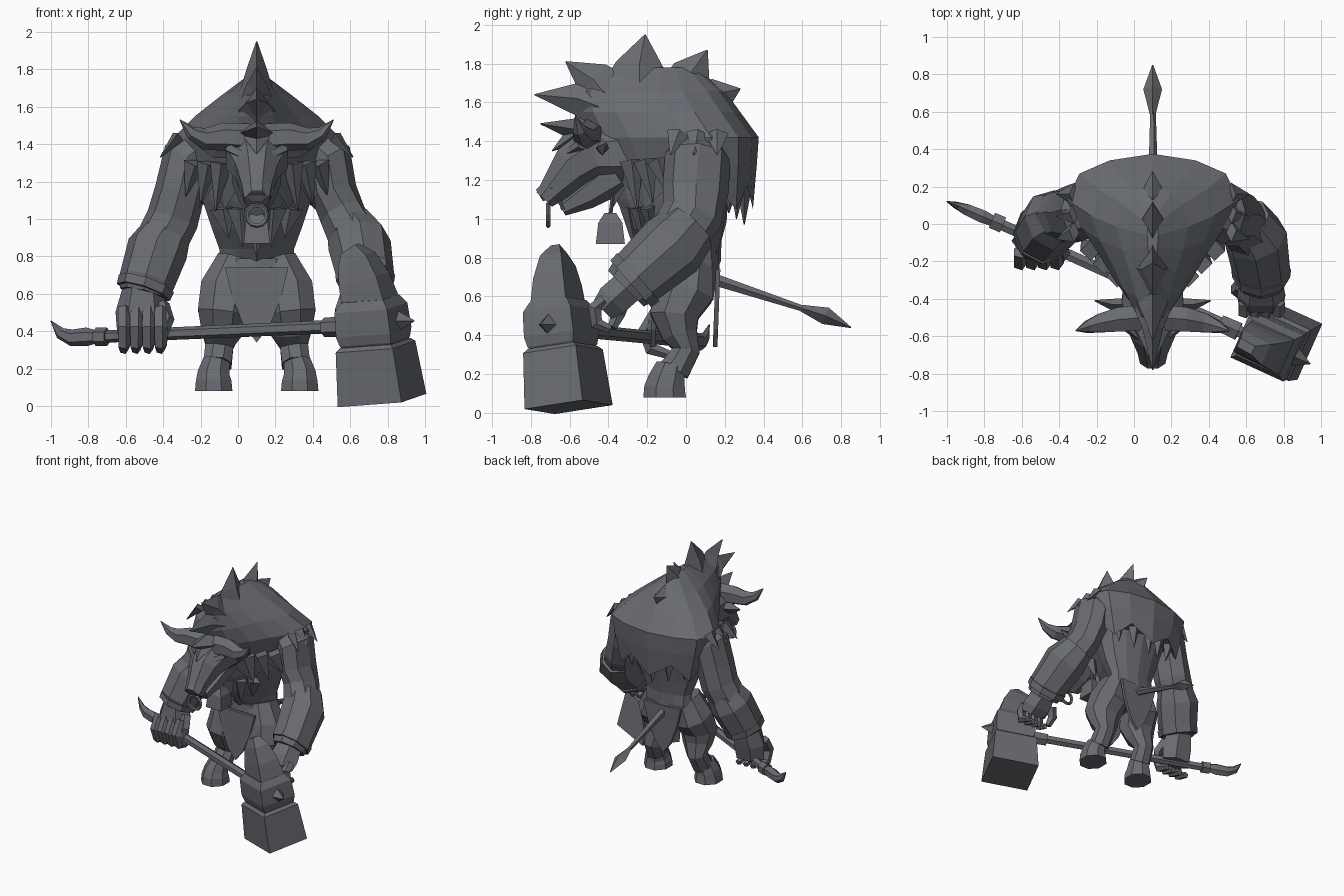
import bpy, bmesh, math
from mathutils import Vector as V

CX = 0.1  # centre plane of the body
mat = bpy.data.materials.new("slate grey")
mat.diffuse_color = (0.14, 0.147, 0.165, 1)


def build(name, rings):
    """Skin a list of equal-length point rings and cap the ends."""
    bm = bmesh.new()
    vr = [[bm.verts.new(p) for p in r] for r in rings]
    n = len(vr[0])
    for a, b in zip(vr, vr[1:]):
        for i in range(n):
            j = (i + 1) % n
            bm.faces.new((a[i], a[j], b[j], b[i]))
    bm.faces.new(vr[0][::-1])
    bm.faces.new(vr[-1])
    bmesh.ops.recalc_face_normals(bm, faces=bm.faces)
    me = bpy.data.meshes.new(name)
    bm.to_mesh(me)
    bm.free()
    me.materials.append(mat)
    ob = bpy.data.objects.new(name, me)
    bpy.context.collection.objects.link(ob)
    return ob


def tube(name, pts, radii, n=8, ref=None, flat=False):
    """Faceted tube along pts; each radius is a number or (along ref, across)."""
    pts = [V(p) for p in pts]
    d = (pts[-1] - pts[0]).normalized()
    ref = V(ref) if ref else (V((0, 0, 1)) if abs(d.x) > 0.8 else V((1, 0, 0)))
    off = math.pi / n if flat else 0
    k = 1 / math.cos(math.pi / n) if flat else 1
    rings = []
    for i, p in enumerate(pts):
        t = (pts[min(i + 1, len(pts) - 1)] - pts[max(i - 1, 0)]).normalized()
        u = (ref - t * ref.dot(t)).normalized()
        w = t.cross(u)
        r = radii[i] if isinstance(radii[i], tuple) else (radii[i], radii[i])
        rings.append([p + u * (k * r[0] * math.cos(off + math.tau * j / n))
                      + w * (k * r[1] * math.sin(off + math.tau * j / n)) for j in range(n)])
    return build(name, rings)


def spike(name, base, tip, r, n=4):
    return tube(name, [base, tip], [r, 0.003], n)


HALF = [(0, 0), (.27, .1), (.46, .24), (.64, .4), (.85, .56), (1, .72), (.85, .88), (.5, .96), (0, 1)]
EGG = HALF + [(-w, t) for w, t in HALF[-2:0:-1]]


def egg_loft(name, sections, jag=0):
    """Loft egg-shaped rings (z, front y, back y, half width); jag cuts the last one into tufts."""
    rings = [[(CX + w * hw, yf + t * (yb - yf), z) for w, t in EGG] for z, yf, yb, hw in sections]
    if jag:
        rings[-1] = [(x, y, z - (jag if i % 2 == 0 else 0)) for i, (x, y, z) in enumerate(rings[-1])]
    return build(name, rings)


# torso and shaggy mane
egg_loft("torso", [(.58, -.13, .14, .22), (.76, -.12, .17, .2), (.84, -.18, .17, .2), (.95, -.29, .19, .24),
                   (1.1, -.36, .22, .29), (1.35, -.42, .3, .36)])
egg_loft("mane", [(1.78, -.34, .05, .03), (1.66, -.57, .2, .19), (1.55, -.56, .28, .33),
                  (1.42, -.5, .375, .46), (1.28, -.43, .365, .43), (1.17, -.38, .345, .37)], jag=.12)
tube("belt", [(CX, .02, .72), (CX, .02, .79)], [(.215, .155), (.205, .15)], 12)

# crest of spikes along the spine: (y, z) of base, middle and tip, then two depths
for a, b, c, r0, r1 in [((-.45, 1.58), (-.56, 1.62), (-.78, 1.64), .12, .085),
                        ((-.38, 1.6), (-.48, 1.72), (-.62, 1.81), .17, .1),
                        ((-.24, 1.65), (-.24, 1.8), (-.21, 1.95), .22, .12),
                        ((-.02, 1.6), (.03, 1.76), (.11, 1.87), .16, .1),
                        ((.11, 1.56), (.18, 1.65), (.28, 1.67), .13, .085)]:
    tube("crest_spike", [(CX, *a), (CX, *b), (CX, *c)], [(.1, r0), (.055, r1), .003], 4)

# hanging tufts on chest, back and shoulders
for i in range(-2, 3):
    a = abs(i)
    spike("chest_tuft", (CX + i * .09, -.3 + a * .05, 1.06), (CX + i * .075, -.25 + a * .04, .8 + a * .05), (.07, .04))
    spike("back_tuft", (CX + i * .13, .3 - a * .03, 1.22), (CX + i * .12, .3 - a * .04, .97 + a * .03), (.07, .05))
for s in (-1, 1):
    for i in range(3):
        spike("shoulder_tuft", (CX + s * .42, -.04 + i * .1, 1.44), (CX + s * .515, -.08 + i * .12, 1.33), (.035, .06))
        spike("neck_tuft", (CX + s * (.19 + i * .07), -.28 + i * .07, 1.3),
              (CX + s * (.22 + i * .08), -.25 + i * .08, 1.04 + i * .04), (.06, .06))

# head: skull, jaw, brow, nose ring
tube("skull", [(CX, -.28, 1.34), (CX, -.47, 1.33), (CX, -.58, 1.26), (CX, -.67, 1.165), (CX, -.73, 1.1)],
     [(.16, .17), (.165, .15), (.115, .125), (.08, .08), (.068, .055)], 8, flat=True)
tube("jaw", [(CX, -.36, 1.23), (CX, -.52, 1.12), (CX, -.64, 1.05)], [(.13, .09), (.09, .065), (.055, .033)], 6, flat=True)
tube("muzzle", [(CX, -.69, 1.16), (CX, -.755, 1.12)], [(.08, .06), (.055, .04)], 6)
spike("forelock", (CX, -.5, 1.45), (CX, -.75, 1.49), (.12, .08))
spike("forehead_tuft", (CX, -.55, 1.45), (CX, -.69, 1.35), (.08, .06))
bpy.ops.mesh.primitive_torus_add(major_segments=12, minor_segments=5, major_radius=.055, minor_radius=.013,
                                 location=(CX, -.71, 1.02), rotation=(math.pi / 2, 0, 0))
bpy.context.object.name = "nose_ring"
bpy.context.object.data.materials.append(mat)
for s in (-1, 1):
    # horns, ears, brows, fangs
    tube("horn", [(CX + s * x, y, z) for x, y, z in
                  [(.04, -.5, 1.43), (.18, -.51, 1.44), (.28, -.53, 1.43), (.35, -.55, 1.46), (.41, -.57, 1.53)]],
         [.08, .075, .058, .036, .003], 6)
    tube("ear", [(CX + s * .13, -.43, 1.36), (CX + s * .22, -.43, 1.37), (CX + s * .31, -.41, 1.39)],
         [.035, (.045, .03), .003], 4)
    tube("brow", [(CX + s * .03, -.64, 1.32), (CX + s * .15, -.54, 1.38)], [.022, .028], 4)
    spike("fang", (CX + s * .05, -.63, 1.05), (CX + s * .055, -.66, 1.11), .015)

# bell on a cord
tube("bell", [(CX, -.39, .87), (CX, -.39, .98), (CX, -.39, 1.03)], [(.07, .075), (.06, .062), (.03, .03)], 4, flat=True)
for s in (-1, 1):
    tube("bell_cord", [(CX, -.39, 1.02), (CX + s * .05, -.36, 1.25)], [.01, .01], 4)

# legs with hooves, mirrored about the body centre
for s in (-1, 1):
    tube("leg", [(CX + s * x, y, z) for x, y, z in
                 [(.11, .02, .78), (.16, -.01, .62), (.18, -.06, .5), (.185, -.03, .4), (.2, .0, .32),
                  (.21, -.06, .22)]],
         [(.1, .12), (.14, .15), (.135, .125), (.11, .09), (.075, .07), (.075, .08)], 8, flat=True)
    tube("hoof", [(CX + s * .215, -.08, .24), (CX + s * .23, -.1, .17), (CX + s * .23, -.11, .13),
                  (CX + s * .23, -.11, .08)],
         [(.07, .075), (.085, .095), (.095, .105), (.1, .11)], 8, flat=True)

# loincloth flaps
for name, y0, y1 in (("front_flap", -.16, -.17), ("back_flap", .165, .15)):
    out = [(-.17, .74), (.17, .74), (.13, .58), (.07, .43), (0, .34), (-.07, .43), (-.13, .58)]
    build(name, [[(CX + x, y0 + (y1 - y0) * (.74 - z) / .4 + d, z) for x, z in out] for d in (-.012, .012)])

# tail with spear-shaped tip
tube("tail", [(CX, .08, .71), (CX, .2, .67), (CX, .61, .535)], [.035, .03, .016], 5)
tube("tail_tip", [(CX, .58, .545), (CX, .72, .5), (CX, .85, .44)], [.014, (.05, .045), .003], 4)

# arms (posed differently), with bracers
tube("left_arm", [(-.15, .08, 1.42), (-.27, .07, 1.32), (-.31, .06, 1.15), (-.35, .06, 1.0), (-.42, .03, .86)],
     [(.1, .12), (.14, .16), (.135, .16), (.14, .15), (.14, .14)], 8)
tube("left_bracer", [(-.38, .05, .93), (-.43, .02, .84), (-.49, -.05, .66), (-.505, -.06, .6)],
     [(.135, .14), (.165, .17), (.15, .16), (.13, .13)], 8)
tube("left_cuff", [(-.49, -.05, .655), (-.505, -.06, .61)], [(.155, .165), (.15, .16)], 8)
tube("left_palm", [(-.51, -.07, .62), (-.515, -.09, .5), (-.515, -.1, .38)], [(.11, .11), (.14, .11), (.13, .09)], 6)
tube("right_arm", [(.35, .08, 1.42), (.48, .06, 1.32), (.51, .05, 1.15), (.56, .03, 1.02), (.63, -.06, .88)],
     [(.1, .12), (.135, .17), (.125, .17), (.125, .16), (.14, .15)], 8)
tube("right_bracer", [(.6, .02, .96), (.65, -.07, .86), (.68, -.25, .7), (.68, -.31, .64)],
     [(.13, .15), (.17, .18), (.155, .155), (.13, .13)], 8)
tube("right_cuff", [(.68, -.245, .7), (.68, -.285, .665)], [(.16, .165), (.155, .16)], 8)
tube("right_palm", [(.68, -.3, .65), (.68, -.38, .58), (.68, -.43, .53)], [(.11, .1), (.13, .1), (.12, .075)], 6)
for i in range(4):
    x = -.61 + i * .065
    tube("left_finger", [(x, -.15, .52), (x, -.21, .42), (x, -.18, .33), (x, -.09, .3)], [.038, .04, .036, .024], 5)
    x = .59 + i * .06
    tube("right_finger", [(x, -.42, .58), (x, -.47, .54), (x, -.46, .46), (x, -.39, .43)], [.036, .038, .034, .022], 5)
tube("left_thumb", [(-.41, -.1, .54), (-.38, -.16, .46), (-.4, -.19, .38)], [.045, .04, .025], 5)
tube("right_thumb", [(.58, -.33, .58), (.55, -.35, .51), (.57, -.38, .44)], [.045, .038, .025], 5)

# war hammer: shaft, collar, hooked end blade
tube("shaft", [(-.75, .015, .37), (.62, -.6, .43)], [.033, .036], 6)
tube("shaft_collar", [(.46, -.53, .42), (.56, -.575, .425)], [.052, .055], 6)
tube("shaft_ring", [(-.76, .02, .37), (-.7, -.005, .37)], [.05, .05], 6)
tube("end_blade", [(-.74, .01, .37), (-.81, .04, .37), (-.89, .075, .365), (-.95, .1, .39), (-1, .12, .455)],
     [.03, (.05, .04), (.045, .035), (.032, .02), .003], 6)

# hammer head, slightly tilted
a = math.radians(-24)
ref = V((math.cos(a), math.sin(a), 0))


def axis(h, side=0):
    return V((.77, -.605, .03)) + V((-.12, -.1, .99)) * h + ref * side


def head(name, hs, radii, sides=(0,) * 5):
    tube(name, [axis(h, s) for h, s in zip(hs, sides)], radii, 4, ref, True)


head("hammer_block", [0, .29, .31], [(.188, .165), (.168, .15), (.15, .13)])
head("hammer_socket", [.29, .32, .37, .5, .55], [(.13, .11), (.15, .13), (.16, .14), (.155, .135), (.125, .105)])
head("hammer_wedge", [.53, .65, .76, .82], [(.125, .1), (.115, .085), (.09, .06), (.05, .025)], (0, -.02, -.05, -.08))
spike("side_stud", axis(.43, .14), axis(.43, .245), .06)
